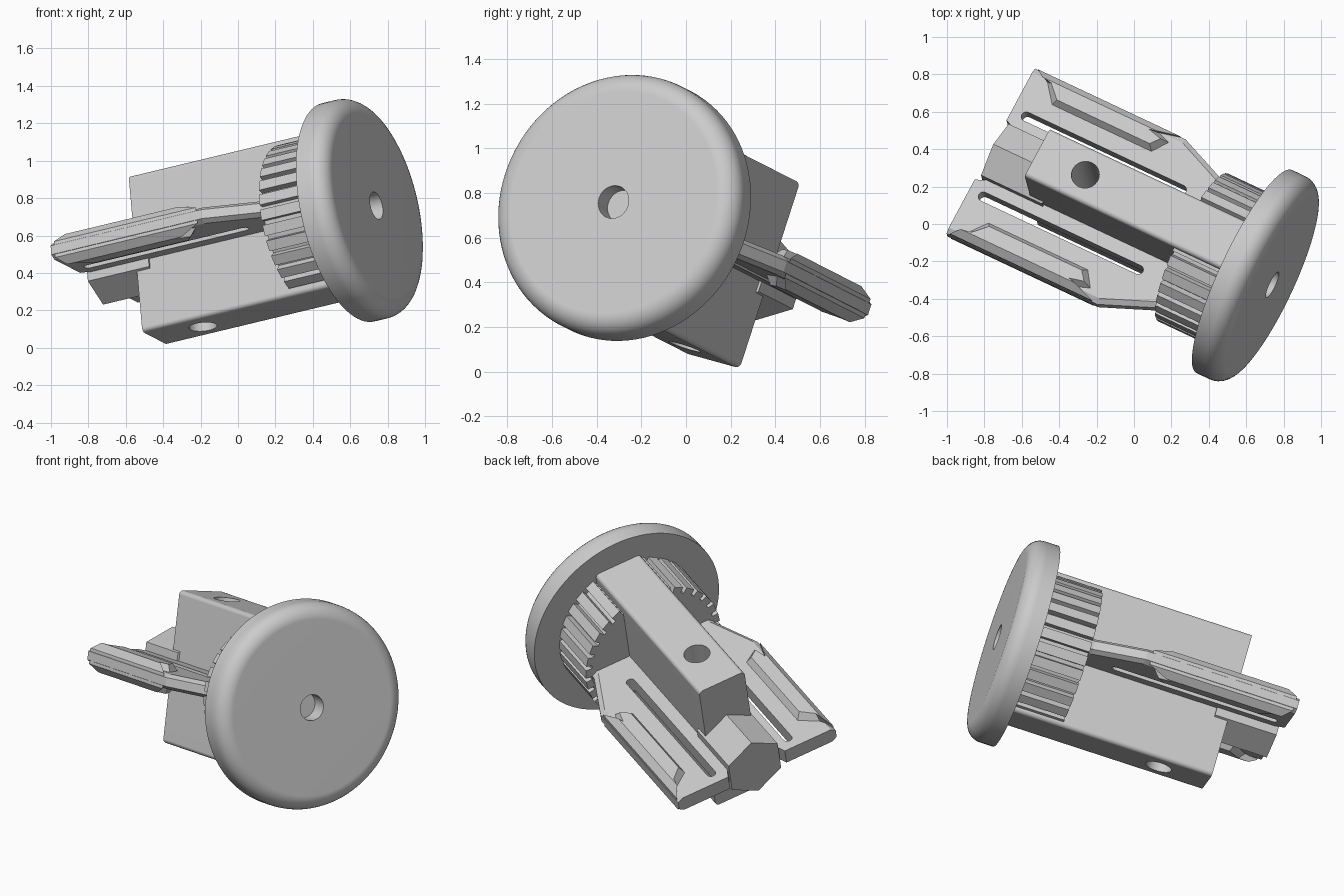
import bpy, bmesh, math
from mathutils import Matrix, Vector

cube = bpy.data.objects.get("Cube")
if cube:
    bpy.data.objects.remove(cube, do_unlink=True)

# Tilted frame: u along the knob axis, v across the wings, w up through the block
U = Vector((0.884, -0.416, 0.212)).normalized()
V = Vector((-0.086, 0.308, 0.947)).cross(U).normalized()
W = U.cross(V)
FRAME = Matrix.Translation((0.74, -0.325, 0.76)) @ Matrix((U, V, W)).transposed().to_4x4()

grey = bpy.data.materials.new("plain grey")
grey.use_nodes = True
grey.diffuse_color = (0.6, 0.6, 0.6, 1)
grey.node_tree.nodes["Principled BSDF"].inputs["Base Color"].default_value = (0.6, 0.6, 0.6, 1)


def loft(name, rings, round_edges=0):
    """Solid skinned through matching rings of points, capped at both ends."""
    bm = bmesh.new()
    rows = [[bm.verts.new(p) for p in ring] for ring in rings]
    n = len(rows[0])
    for a, b in zip(rows, rows[1:]):
        for i in range(n):
            j = (i + 1) % n
            bm.faces.new((a[i], a[j], b[j], b[i]))
    bm.faces.new(rows[0])
    bm.faces.new(rows[-1])
    if round_edges:
        long_edges = [e for e in bm.edges if abs(e.verts[0].co.x - e.verts[1].co.x) > 0.1]
        bmesh.ops.bevel(bm, geom=long_edges, offset=round_edges, segments=4,
                        profile=0.5, affect='EDGES')
    bmesh.ops.recalc_face_normals(bm, faces=bm.faces)
    mesh = bpy.data.meshes.new(name)
    bm.to_mesh(mesh)
    bm.free()
    mesh.materials.append(grey)
    ob = bpy.data.objects.new(name, mesh)
    bpy.context.collection.objects.link(ob)
    ob.matrix_world = FRAME
    return ob


def activate(ob):
    bpy.ops.object.select_all(action='DESELECT')
    ob.select_set(True)
    bpy.context.view_layer.objects.active = ob


def cut(ob, cutter):
    mod = ob.modifiers.new("cut", 'BOOLEAN')
    mod.operation = 'DIFFERENCE'
    mod.solver = 'EXACT'
    mod.object = cutter
    activate(ob)
    bpy.ops.object.modifier_apply(modifier=mod.name)
    bpy.data.objects.remove(cutter, do_unlink=True)


def smooth(ob):
    activate(ob)
    bpy.ops.object.shade_smooth_by_angle(angle=math.radians(35))
    ob.modifiers.new("even shading", 'WEIGHTED_NORMAL').keep_sharp = True


def circle(u, r, n=96, turn=0.0):
    angles = [turn + math.tau * i / n for i in range(n)]
    return [(u, r * math.cos(a), r * math.sin(a)) for a in angles]


def outline(points, side, w):
    return [(u, side * v, w) for u, v in points]


# Knob disc with a rounded front rim and a blind centre hole
R, FILLET, THICK = 0.6, 0.09, 0.17
knob = [circle(-0.1, 0.075), circle(0, 0.075)]
for k in range(9):
    a = math.pi / 2 * k / 8
    knob.append(circle(FILLET * (math.cos(a) - 1), R - FILLET + FILLET * math.sin(a)))
knob.append(circle(-THICK, R))
smooth(loft("knob_disc", knob))

# Toothed collar behind the disc
TEETH, tooth = 32, []
for i in range(TEETH):
    for part, r in ((0, 0.4), (0.28, 0.4), (0.3, 0.437), (0.98, 0.437)):
        a = math.tau * (i + part) / TEETH
        tooth.append((r * math.cos(a), r * math.sin(a)))
loft("toothed_collar", [[(u, v, w) for v, w in tooth] for u in (-0.48, -0.16)])

# Tall centre block with rounded long edges and a cross hole
section = [(-0.148, -0.44), (0.148, -0.44), (0.148, 0.44), (-0.148, 0.44)]
block = loft("centre_block", [[(u, v, w) for v, w in section] for u in (-1.38, -0.15)], 0.025)
hole = [[(-1.09 + y, z, w) for _, y, z in circle(0, 0.075, 40)] for w in (-0.6, 0.6)]
cut(block, loft("hole_cutter", hole))
smooth(block)

# Hexagonal tail
loft("hex_tail", [circle(u, 0.185, 6, math.pi / 2) for u in (-1.67, -1.3)])

# Slotted wings, chamfered along the outer edge, with raised rails on both faces
WING = [(-1.65, 0.1), (-1.65, 0.165), (-1.7, 0.185), (-1.7, 0.515),
        (-0.79, 0.515), (-0.5, 0.395), (-0.4, 0.39), (-0.4, 0.1)]
WING_FACE = [(u, v - 0.03 if v > 0.3 else v) for u, v in WING]
RAIL = [(-1.68, 0.513), (-1.6, 0.47), (-1.52, 0.37), (-0.92, 0.37),
        (-0.86, 0.455), (-0.93, 0.48), (-0.82, 0.513)]
RAIL_TOP = [(-1.63, 0.475), (-1.57, 0.465), (-1.5, 0.395), (-0.94, 0.395),
            (-0.9, 0.445), (-0.98, 0.465), (-0.94, 0.475)]

slot = []
for end, start in ((-0.675, -90), (-1.615, 90)):
    for k in range(9):
        a = math.radians(start + 180 * k / 8)
        slot.append((end + 0.026 * math.cos(a), 0.25 + 0.026 * math.sin(a)))

for label, side in (("left", 1), ("right", -1)):
    wing = loft(label + "_wing", [outline(WING_FACE, side, -0.045), outline(WING, side, -0.025),
                                  outline(WING, side, 0.025), outline(WING_FACE, side, 0.045)])
    cut(wing, loft("slot_cutter", [outline(slot, side, w) for w in (-0.2, 0.2)]))
    for level, up in (("upper", 1), ("lower", -1)):
        loft(f"{label}_{level}_rail", [outline(RAIL, side, 0.02 * up),
                                       outline(RAIL, side, 0.045 * up),
                                       outline(RAIL_TOP, side, 0.085 * up)])
